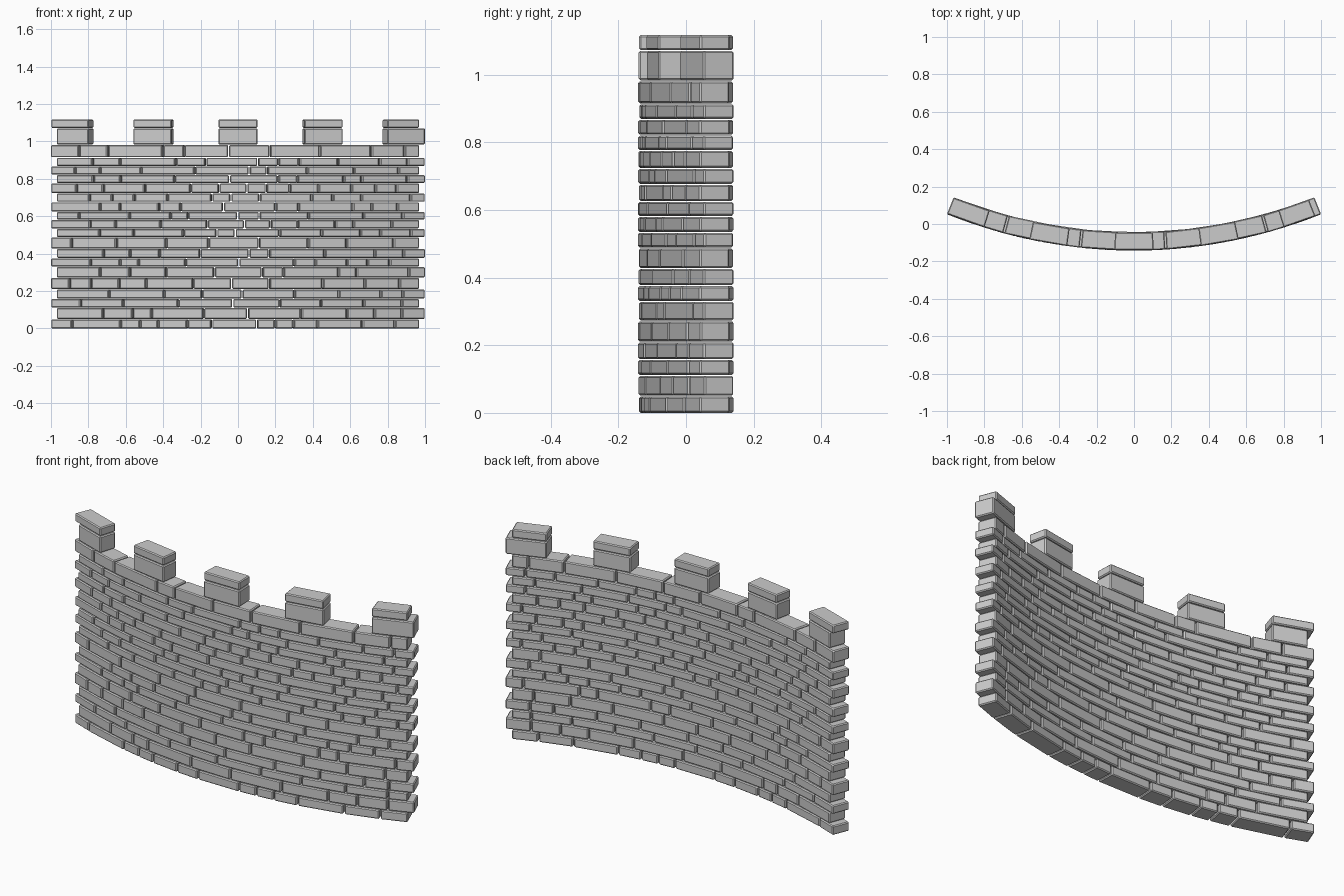
import bpy, bmesh, math, random

if "Cube" in bpy.data.objects:
    bpy.data.objects.remove(bpy.data.objects["Cube"])

random.seed(7)
R_OUT, R_IN = 2.67, 2.575      # curved wall, outer and inner radius
CY = R_OUT - 0.141             # centre of curvature on the y axis
JOINT, BED = 0.007, 0.003      # gaps between stones / courses


def add_stone(bm, x0, x1, z0, z1, jitter=0.0015):
    """One flat-faced stone with radial ends; x is measured on the outer face."""
    a0, a1 = math.asin(x0 / R_OUT), math.asin(x1 / R_OUT)
    ro = R_OUT + random.uniform(-jitter, jitter)
    ri = R_IN + random.uniform(-jitter, jitter)
    rings = []
    for z in (z0, z1):
        rings.append([bm.verts.new((r * math.sin(a), CY - r * math.cos(a), z))
                      for r, a in ((ro, a0), (ro, a1), (ri, a1), (ri, a0))])
    lo, hi = rings
    bm.faces.new(lo[::-1])
    bm.faces.new(hi)
    for i in range(4):
        j = (i + 1) % 4
        bm.faces.new((lo[i], lo[j], hi[j], hi[i]))


def finish(bm, name):
    """Turn the stones into an object with narrow chamfered edges."""
    bmesh.ops.recalc_face_normals(bm, faces=bm.faces)
    mesh = bpy.data.meshes.new(name)
    bm.to_mesh(mesh)
    bm.free()
    ob = bpy.data.objects.new(name, mesh)
    bpy.context.collection.objects.link(ob)
    mod = ob.modifiers.new("chamfer", 'BEVEL')
    mod.width, mod.segments = 0.005, 1
    return ob


def pick_joints(left, right, previous):
    """Random stone lengths that avoid the joints of the course below."""
    xs = [left]
    while right - xs[-1] > 0.33:
        for _ in range(30):
            x = xs[-1] + random.choice((random.uniform(0.09, 0.16),
                                        random.uniform(0.17, 0.3),
                                        random.uniform(0.2, 0.3)))
            if all(abs(x - p) > 0.035 for p in previous):
                break
        xs.append(x)
    if right - xs[-1] > 0.2:
        xs.append(xs[-1] + (right - xs[-1]) * random.uniform(0.4, 0.7))
    return xs + [right]


# Courses of the wall, ends staggered left and right in turn
levels = [0, .050, .111, .158, .210, .272, .330, .376, .427, .488, .534,
          .581, .625, .676, .723, .776, .821, .868, .914, .982]
joints = []
for i, (z0, z1) in enumerate(zip(levels, levels[1:])):
    left, right = (-1.0, 0.97) if i % 2 == 0 else (-0.97, 1.0)
    joints = pick_joints(left, right, joints[1:-1])
    bm = bmesh.new()
    for x0, x1 in zip(joints, joints[1:]):
        add_stone(bm, x0 + (JOINT / 2 if x0 > left else 0),
                  x1 - (JOINT / 2 if x1 < right else 0),
                  z0 + (BED / 2 if i else 0), z1 - BED / 2)
    finish(bm, f"wall_course_{i + 1}")

# Battlements: a tall block with a thinner cap stone
spans = [(-1.0, -0.80), (-0.56, -0.357), (-0.105, 0.105), (0.357, 0.56), (0.80, 1.0)]
for i, (x0, x1) in enumerate(spans):
    bm = bmesh.new()
    add_stone(bm, max(x0, -0.97), x1, 0.9835, 1.070)
    finish(bm, f"battlement_block_{i + 1}")
    bm = bmesh.new()
    add_stone(bm, x0, min(x1, 0.97), 1.073, 1.117)
    finish(bm, f"battlement_cap_{i + 1}")
